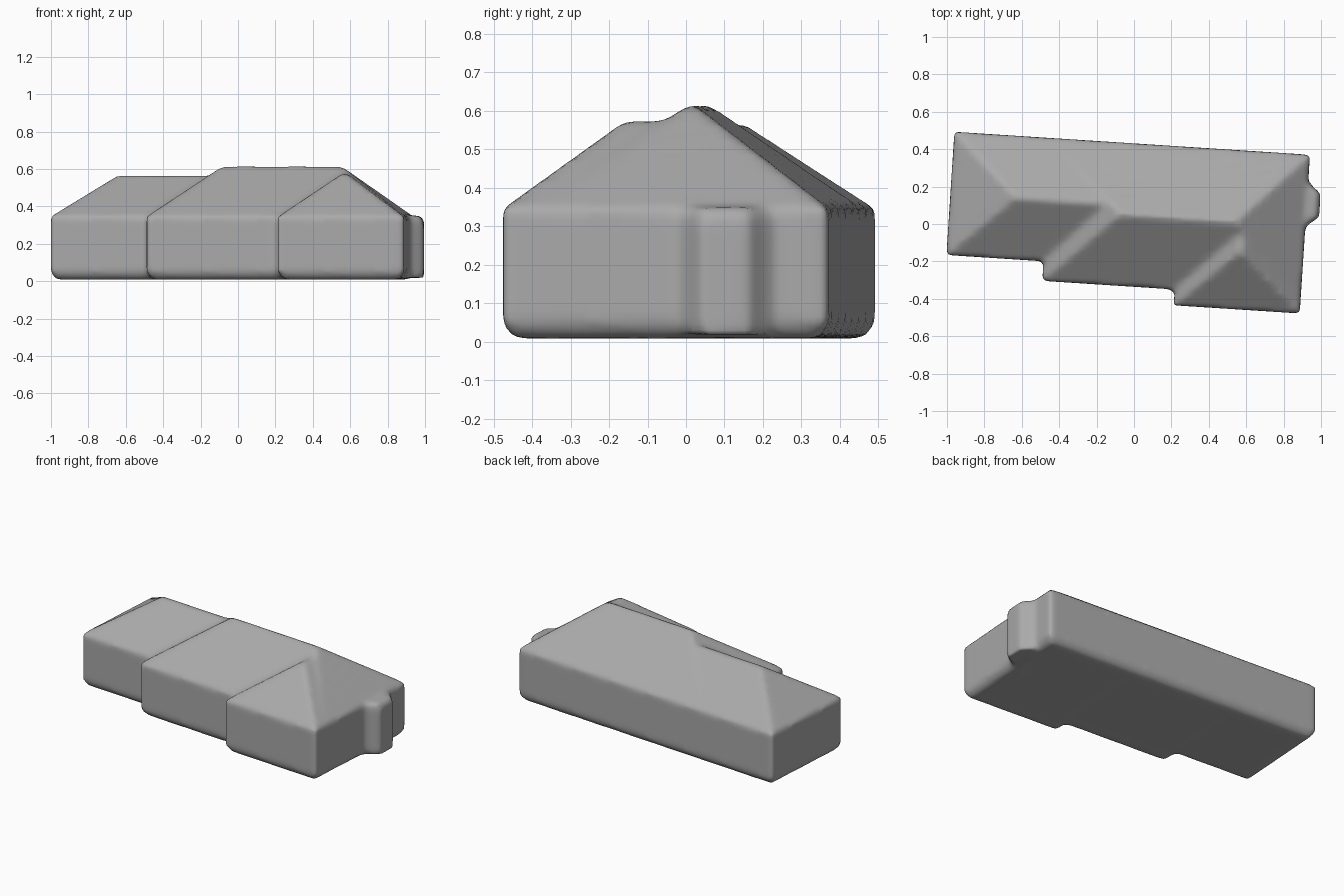
import bpy, bmesh, math
from mathutils import Matrix

if "Cube" in bpy.data.objects:
    bpy.data.objects.remove(bpy.data.objects["Cube"], do_unlink=True)

BASE, FOOT, EAVE = 0.008, 0.045, 0.345
bm = bmesh.new()


def rect(x0, x1, y0, y1, inset=0.0):
    return [(x0 + inset, y0 + inset), (x1 - inset, y0 + inset),
            (x1 - inset, y1 - inset), (x0 + inset, y1 - inset)]


def loft(rings):
    """Closed solid through stacked rings of (outline, height)."""
    loops = [[bm.verts.new((x, y, z)) for x, y in pts] for pts, z in rings]
    for low, high in zip(loops, loops[1:]):
        n = len(low)
        for i in range(n):
            j = (i + 1) % n
            bm.faces.new((low[i], low[j], high[j], high[i]))
    bm.faces.new(loops[0][::-1])
    bm.faces.new(loops[-1])


def hipped_block(x0, x1, y0, y1, ridge, insets):
    """Walls with a softened foot under a hipped roof with a narrow ridge."""
    left, right, front, back = insets
    top = rect(x0 + left, x1 - right, y0 + front, y1 - back)
    loft([(rect(x0, x1, y0, y1, 0.03), BASE), (rect(x0, x1, y0, y1), FOOT),
          (rect(x0, x1, y0, y1), EAVE), (top, ridge)])


# Left wing, main block and front-facing right wing
hipped_block(-0.99, 0.3, -0.23, 0.43, 0.565, (0.34, 0.34, 0.32, 0.32))
hipped_block(-0.47, 0.915, -0.335, 0.43, 0.612, (0.38, 0.36, 0.37, 0.37))
hipped_block(0.24, 0.915, -0.42, 0.43, 0.575, (0.325, 0.325, 0.3, 0.36))

# Bay on the end wall
bay = [(0.8, 0.05), (0.92, 0.05), (0.985, 0.1),
       (0.985, 0.225), (0.92, 0.28), (0.8, 0.28)]
loft([(bay, BASE + 0.01), (bay, 0.32), ([(x - 0.02, y) for x, y in bay], 0.35)])

bmesh.ops.recalc_face_normals(bm, faces=bm.faces)
bm.transform(Matrix.Rotation(math.radians(-3.7), 4, 'Z'))

mesh = bpy.data.meshes.new("house")
bm.to_mesh(mesh)
bm.free()
house = bpy.data.objects.new("house", mesh)
bpy.context.collection.objects.link(house)

# Plain grey finish
grey = bpy.data.materials.new("plain grey")
grey.use_nodes = True
colour = (0.4, 0.4, 0.4, 1)
grey.diffuse_color = colour
grey.node_tree.nodes["Principled BSDF"].inputs["Base Color"].default_value = colour
mesh.materials.append(grey)

# Fuse the blocks into one softly worn shell
fuse = house.modifiers.new("fuse", 'REMESH')
fuse.mode = 'VOXEL'
fuse.voxel_size = 0.018
fuse.use_smooth_shade = True
soften = house.modifiers.new("soften", 'SMOOTH')
soften.factor = 0.5
soften.iterations = 5
